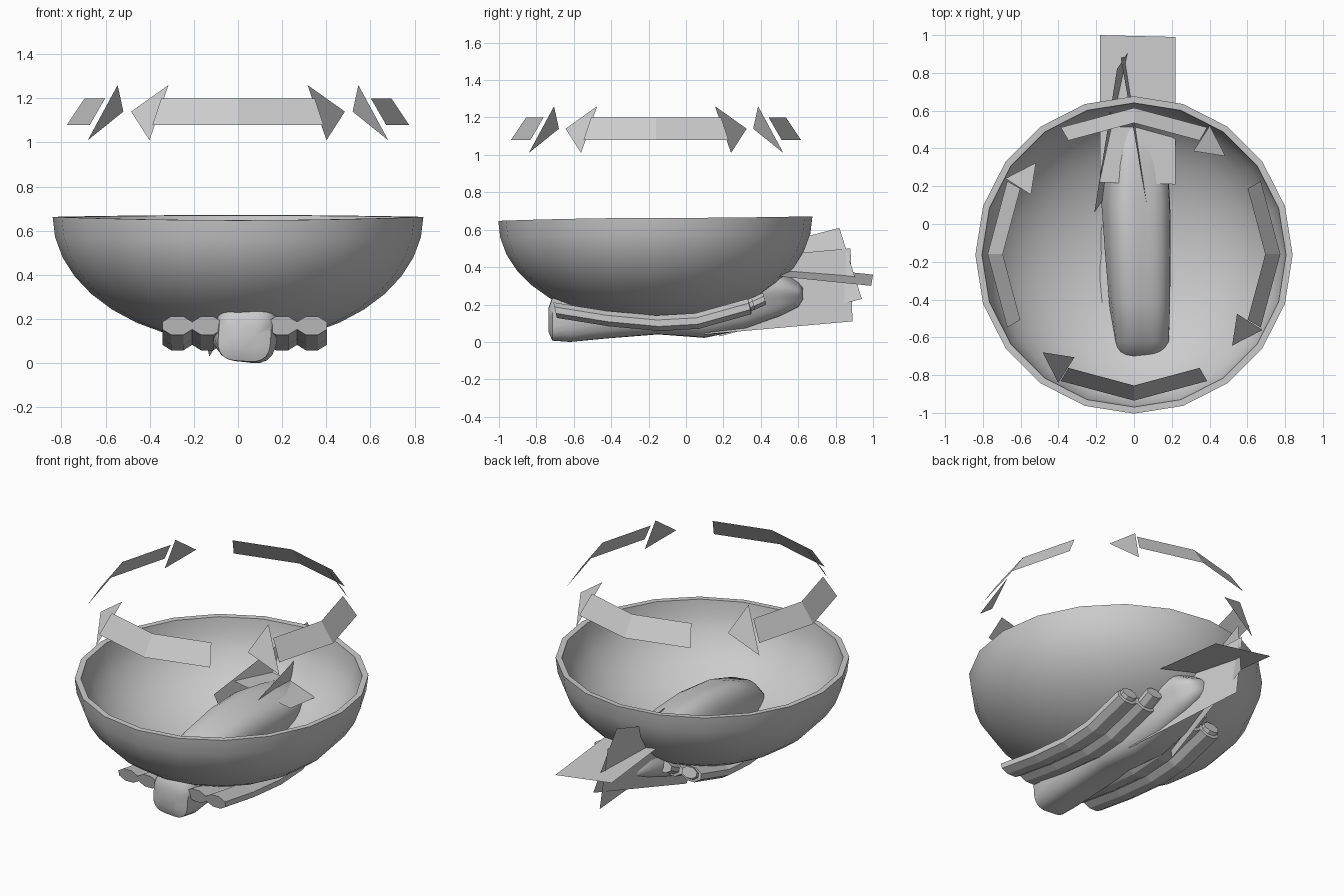
import bpy, math
from mathutils import Vector
from math import sin, cos, pi, radians

if "Cube" in bpy.data.objects:
    bpy.data.objects.remove(bpy.data.objects["Cube"])

CY = -0.16  # centre line of bowl and arrows in y


def make(name, verts, faces, smooth=None):
    me = bpy.data.meshes.new(name)
    me.from_pydata([tuple(v) for v in verts], [], faces)
    me.update()
    ob = bpy.data.objects.new(name, me)
    bpy.context.collection.objects.link(ob)
    if smooth:
        bpy.ops.object.select_all(action='DESELECT')
        ob.select_set(True)
        bpy.context.view_layer.objects.active = ob
        bpy.ops.object.shade_smooth_by_angle(angle=radians(smooth))
    return ob


def loft(name, rings, smooth=None, caps=True):
    n = len(rings[0])
    verts = [v for r in rings for v in r]
    faces = [(i * n + j, i * n + (j + 1) % n, (i + 1) * n + (j + 1) % n, (i + 1) * n + j)
             for i in range(len(rings) - 1) for j in range(n)]
    if caps:
        faces.append(tuple(reversed(range(n))))
        faces.append(tuple(range((len(rings) - 1) * n, len(rings) * n)))
    return make(name, verts, faces, smooth)


# Bowl: outer shell, slightly wavy rim, inner shell
def bowl_ring(r, z, n=20):
    ring = []
    for k in range(n):
        a = 2 * pi * k / n
        wave = (0.008 * cos(2 * a) + 0.025 * max(0, sin(a)) ** 2) * (r / 0.845) ** 3
        ring.append((r * cos(a), CY + r * sin(a) - 0.004, z + wave))
    return ring


def shell(radius, depth, steps=9):
    return [(radius * sin(t), 0.655 - depth * cos(t))
            for t in (radians(5 + 85 * i / steps) for i in range(steps + 1))]


profile = shell(0.84, 0.565) + shell(0.805, 0.53)[::-1]
loft("bowl", [bowl_ring(r, z) for r, z in profile], 35)


# Four curved arrows circling clockwise above the bowl
def polar(r, deg, z, turn):
    a = radians(90 - deg - turn)
    return (r * cos(a), CY + r * sin(a), z)


for i in range(4):
    t = i * 90
    pts = []
    for d in (-30, 0, 30):
        pts += [polar(0.775, d, 1.08, t), polar(0.695, d, 1.2, t)]
    pts += [polar(0.79, 30.5, 1.01, t), polar(0.63, 30, 1.26, t), polar(0.71, 43, 1.14, t)]
    make(f"arrow_{i + 1}", pts, [(0, 2, 3, 1), (2, 4, 5, 3), (6, 8, 7)])

# Paired tubes curving along the underside, with narrower end pieces
path = [(-0.70, 0.17, 1), (-0.42, 0.125, 1), (-0.15, 0.1, 1), (0.06, 0.112, 1),
        (0.34, 0.19, 1), (0.341, 0.195, 0.75)]
for i, (x, end) in enumerate([(-0.275, 0.36), (-0.14, 0.42), (0.2, 0.42), (0.335, 0.36)]):
    line = path + [(end, 0.2 + (end - 0.341) * 0.4, 0.75)]
    rings = [[(x + 0.073 * s * cos(a), y - 0.01 * sin(a), z + 0.045 * s * sin(a))
              for a in (2 * pi * (k + 0.5) / 8 for k in range(8))] for y, z, s in line]
    loft(f"tube_{i + 1}", rings)

# Twisted central body: y, bottom, top, half width, sideways shift
stations = [(-0.735, 0.06, 0.20, 0.07, 0.02), (-0.715, 0.01, 0.26, 0.13, 0.03),
            (-0.62, 0.0, 0.37, 0.155, 0.04), (-0.42, 0.02, 0.44, 0.17, 0.03),
            (-0.15, 0.045, 0.475, 0.18, 0.02), (0.1, 0.03, 0.475, 0.185, 0.01),
            (0.32, 0.08, 0.44, 0.17, 0.01), (0.5, 0.15, 0.40, 0.13, 0.01),
            (0.6, 0.2, 0.33, 0.09, 0.01), (0.625, 0.24, 0.30, 0.04, 0.01)]
rings = []
for y, lo, hi, w, dx in stations:
    ring = []
    for k in range(32):
        a = 2 * pi * k / 32
        lobe = 0.98 - 0.07 * cos(4 * a + 1.0 + y)
        ring.append((dx + w * lobe * cos(a), y,
                     (lo + hi) / 2 + (hi - lo) / 2 * lobe * sin(a)))
    rings.append(ring)
low = min(v[2] for r in rings for v in r)
rings = [[(x, y, z - low) for x, y, z in r] for r in rings]
loft("body", rings, 50)


# Flat tail fins crossing at the back of the body
def fin(name, a, b, c):
    a, b, c = Vector(a), Vector(b), Vector(c)
    make(name, [a, b, b + c - a, c], [(0, 1, 2, 3)])


fin("fin_level", (-0.18, 1.0, 0.36), (0.22, 0.99, 0.30), (-0.18, 0.22, 0.44))
fin("fin_upright", (-0.02, 0.89, 0.11), (-0.07, 0.88, 0.5), (0.12, 0.1, 0.04))
fin("fin_tilted", (-0.01, 0.94, 0.23), (-0.09, 0.82, 0.61), (-0.13, 0.18, 0.03))
